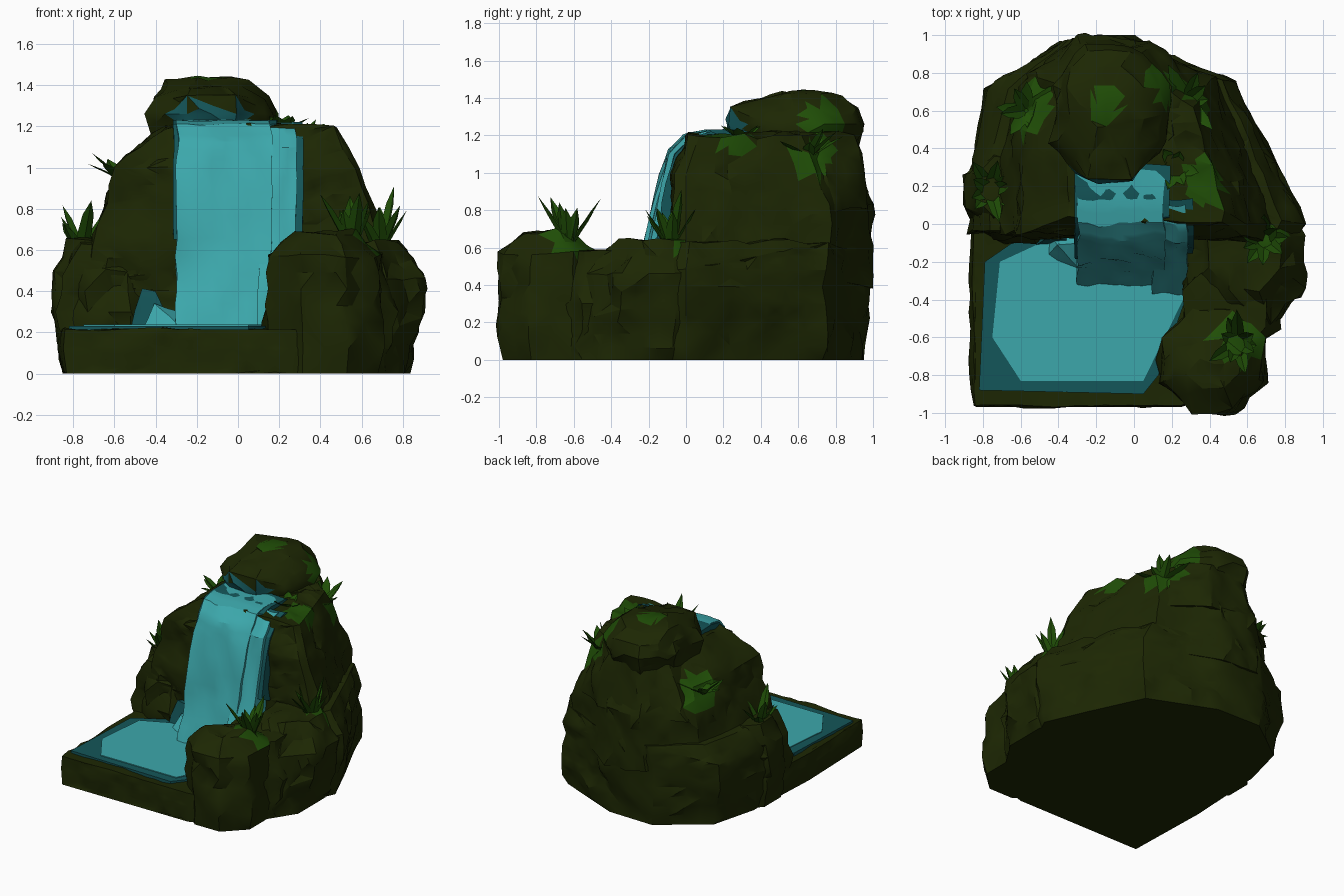
import bpy, bmesh, math, random
from mathutils import Vector, noise

random.seed(4)
if "Cube" in bpy.data.objects:
    bpy.data.objects.remove(bpy.data.objects["Cube"])


def material(name, r, g, b):
    m = bpy.data.materials.new(name)
    m.use_nodes = True
    m.diffuse_color = (r, g, b, 1)
    m.node_tree.nodes["Principled BSDF"].inputs["Base Color"].default_value = (r, g, b, 1)
    return m


ROCK = material("dark olive rock", .012, .02, .001)
MOSS = material("moss green", .014, .075, .002)
WATER = material("bright water", .045, .39, .41)
DEEP = material("deep water", .007, .092, .1)


def finish(name, bm, mats, angle=28):
    bmesh.ops.recalc_face_normals(bm, faces=bm.faces)
    mesh = bpy.data.meshes.new(name)
    bm.to_mesh(mesh)
    bm.free()
    for m in mats:
        mesh.materials.append(m)
    for p in mesh.polygons:
        p.use_smooth = True
    mesh.set_sharp_from_angle(angle=math.radians(angle))
    ob = bpy.data.objects.new(name, mesh)
    bpy.context.collection.objects.link(ob)


def hull(points):
    bm = bmesh.new()
    for p in points:
        bm.verts.new(p)
    out = bmesh.ops.convex_hull(bm, input=bm.verts)
    inner = {g for key in ("geom_interior", "geom_unused") for g in out[key]
             if isinstance(g, bmesh.types.BMVert)}
    bmesh.ops.delete(bm, geom=list(inner), context="VERTS")
    return bm


def roughen(bm, amp, step=.13):
    # split long edges, then dent the surface along its normals
    for _ in range(5):
        long_edges = [e for e in bm.edges if e.calc_length() > step]
        if not long_edges:
            break
        bmesh.ops.subdivide_edges(bm, edges=long_edges, cuts=1)
        bmesh.ops.triangulate(bm, faces=bm.faces)
    bm.normal_update()
    for v in bm.verts:
        if v.co.z > .004:
            n = noise.noise(v.co * 4) + .9 * noise.noise(v.co * 11)
            v.co += v.normal * amp * n
            v.co.z = max(v.co.z, .005)


OCTAGON = [(math.cos(a) * 1.08, math.sin(a) * 1.08)
           for a in (math.pi * (k + .5) / 4 for k in range(8))]


def rock(name, rings, outline=OCTAGON, amp=.04, paint=()):
    # rings: height, centre x, centre y, radius x, radius y
    # paint: centre, radius, material slot
    bm = hull([(cx + x * rx, cy + y * ry, z)
               for z, cx, cy, rx, ry in rings for x, y in outline])
    roughen(bm, amp)
    for f in bm.faces:
        for centre, radius, slot in paint:
            if (f.calc_center_median() - Vector(centre)).length < radius:
                f.material_index = slot
    finish(name, bm, [ROCK, MOSS, DEEP])


# Main mountain: broad foot, narrower cliff and a shoulder behind the top
BACK = [(-.88, -.05), (.86, -.08), (.9, 0), (.75, .33), (.54, .76), (.33, .81),
        (0, .98), (-.4, .99), (-.58, .82), (-.78, .72), (-.88, .35)]
rock("mountain_foot", [(0, 0, 0, .93, .96), (.3, 0, 0, 1, .98), (.48, 0, 0, .99, .98),
                       (.62, 0, .02, .86, .97)], BACK, .035,
     [((-.8, .15, .6), .1, 1)])
rock("cliff", [(.4, 0, 0, .85, 1), (.83, 0, 0, .74, 1), (1, 0, 0, .67, .91),
               (1.2, .06, .07, .47, .72)], BACK, .035,
     [((.38, .22, 1.2), .13, 1), ((-.58, .62, .98), .16, 1), ((.34, .66, 1.05), .11, 1)])
rock("back_shoulder", [(.8, -.1, .65, .45, .33), (1.05, -.05, .62, .34, .3),
                       (1.2, -.08, .6, .27, .3)],
     paint=[((.25, .66, 1.1), .13, 1)])

# Boulders
rock("top_boulder", [(1.12, -.13, .57, .26, .32), (1.26, -.13, .585, .3, .36),
                     (1.34, -.13, .58, .27, .33), (1.42, -.15, .64, .2, .2),
                     (1.45, -.17, .57, .06, .06)],
     paint=[((-.15, .62, 1.44), .09, 1), ((.13, .72, 1.27), .12, 1),
            ((-.3, .23, 1.24), .09, 2), ((-.15, .23, 1.24), .09, 2), ((.02, .25, 1.22), .08, 2)])
rock("front_boulder", [(0, .42, -.72, .26, .26), (.25, .42, -.72, .27, .28),
                       (.57, .42, -.72, .26, .27), (.68, .42, -.74, .14, .13)],
     paint=[((.55, -.62, .6), .14, 1)])
rock("valley_rock", [(0, .5, -.45, .22, .25), (.3, .52, -.45, .25, .25),
                     (.57, .48, -.45, .21, .22)])
rock("side_boulder", [(0, .55, -.25, .26, .4), (.27, .58, -.2, .31, .36),
                      (.46, .6, -.2, .3, .33), (.63, .58, -.15, .19, .2)],
     paint=[((.72, -.08, .58), .09, 1)])
rock("left_boulder", [(0, -.61, .15, .24, .24), (.3, -.63, .15, .27, .26),
                      (.5, -.64, .18, .26, .24), (.63, -.68, .2, .14, .15)])

# Pool slab
SLAB = [(-.84, -.97), (.25, -.97), (.45, -.9), (.45, .1), (-.84, .1), (-.86, -.3)]
rock("pool_slab", [(0, 0, 0, .99, 1), (.12, 0, 0, 1.02, 1), (.215, 0, 0, 1, .99)], SLAB, .016)


def pool(name, outline, z, mat):
    bm = bmesh.new()
    face = bm.faces.new([bm.verts.new((x, y, z)) for x, y in outline])
    skirt = bmesh.ops.extrude_face_region(bm, geom=[face])["geom"]
    for v in skirt:
        if isinstance(v, bmesh.types.BMVert):
            v.co.z -= .06
    finish(name, bm, [mat])


pool("pool_rim", [(-.79, -.2), (-.82, -.88), (.05, -.9), (.13, -.8), (.28, -.38),
                  (.28, 0), (-.5, 0)], .232, DEEP)
pool("pool_water", [(-.71, -.2), (-.75, -.6), (-.6, -.83), (.05, -.83), (.27, -.38),
                    (.26, 0), (-.3, 0), (-.45, -.08)], .238, WATER)


def fall(name, path, x0, x1, mat, amp=.035, back=0, cols=9):
    # falling sheet swept along a (y, z) path, with edges folded into the cliff
    rows = []
    for (ya, za), (yb, zb) in zip(path, path[1:]):
        rows += [(ya + (yb - ya) * t / 3, za + (zb - za) * t / 3) for t in range(3)]
    rows.append(path[-1])
    bm = bmesh.new()
    grid = []
    for y, z in rows:
        y += back
        line = [Vector((x0, y + .25, z - .1))]
        for i in range(cols):
            x = x0 + (x1 - x0) * i / (cols - 1)
            n = noise.noise((x * 9, y * 6, z * 4))
            line.append(Vector((x + amp * .5 * noise.noise((y * 7, z * 7, x)),
                                y + amp * n, z + amp * .3 * n)))
        line.append(Vector((x1, y + .25, z - .1)))
        grid.append([bm.verts.new(p) for p in line])
    for a, b in zip(grid, grid[1:]):
        for i in range(len(a) - 1):
            bm.faces.new((a[i], a[i + 1], b[i + 1], b[i]))
    finish(name, bm, [mat])


# Waterfall: main sheet, lesser sheet and their darker rims
MAIN = [(.28, 1.23), (.1, 1.23), (0, 1.21), (-.08, 1.13), (-.13, 1), (-.22, .65),
        (-.27, .4), (-.33, .22)]
SIDE = [(.1, 1.22), (0, 1.19), (-.09, 1.1), (-.13, .95), (-.19, .65), (-.38, .22)]
fall("main_fall", MAIN, -.3, .16, WATER)
fall("main_fall_rim", MAIN[:6], -.315, .19, DEEP, .015, .035)
fall("side_fall", SIDE, .1, .28, WATER)
fall("side_fall_rim", SIDE[:5], .12, .315, DEEP, .015, .03)


# Splash beside the main fall
def splash(name, points, mat):
    bm = hull(points)
    roughen(bm, .015)
    finish(name, bm, [mat])


splash("splash", [(-.47, -.18, .2), (-.25, -.28, .2), (-.41, -.11, .35), (-.28, -.1, .3),
                  (-.46, -.03, .2), (-.25, 0, .2)], WATER)
splash("splash_rim", [(-.53, -.12, .2), (-.47, -.08, .42), (-.4, -.08, .4), (-.3, -.1, .2),
                      (-.5, 0, .2), (-.42, 0, .4)], DEEP)


# Leafy tufts
def tuft(name, base, spread, height, leaves=9):
    bm = bmesh.new()
    for k in range(leaves):
        a = math.tau * k / leaves + random.uniform(-.25, .25)
        out = Vector((math.cos(a), math.sin(a), 0))
        side = Vector((-out.y, out.x, 0))
        reach = spread * random.uniform(.5, 1.1)
        rise = height * random.uniform(.6, 1.1)
        rows = []
        for t, w in ((0, .02), (.4, .036), (.75, .028), (1, 0)):
            mid = Vector(base) + out * reach * t ** 1.3 + Vector((0, 0, rise * t))
            ridge = mid + out * w * .5
            rows.append([bm.verts.new(p) for p in (mid - side * w, ridge, mid + side * w)])
        for p, q in zip(rows, rows[1:]):
            for i in range(2):
                bm.faces.new((p[i], p[i + 1], q[i + 1], q[i]))
    bmesh.ops.remove_doubles(bm, verts=bm.verts, dist=.0005)
    finish(name, bm, [MOSS])


tuft("front_tuft", (.55, -.63, .58), .18, .29)
tuft("side_tuft", (.69, -.08, .57), .16, .32)
tuft("left_tuft", (-.76, .18, .57), .17, .25)
tuft("back_left_tuft", (-.57, .6, .94), .23, .13)
tuft("back_right_tuft", (.28, .65, 1.07), .2, .15)
tuft("cliff_tuft", (.22, .3, 1.17), .12, .08, 6)
